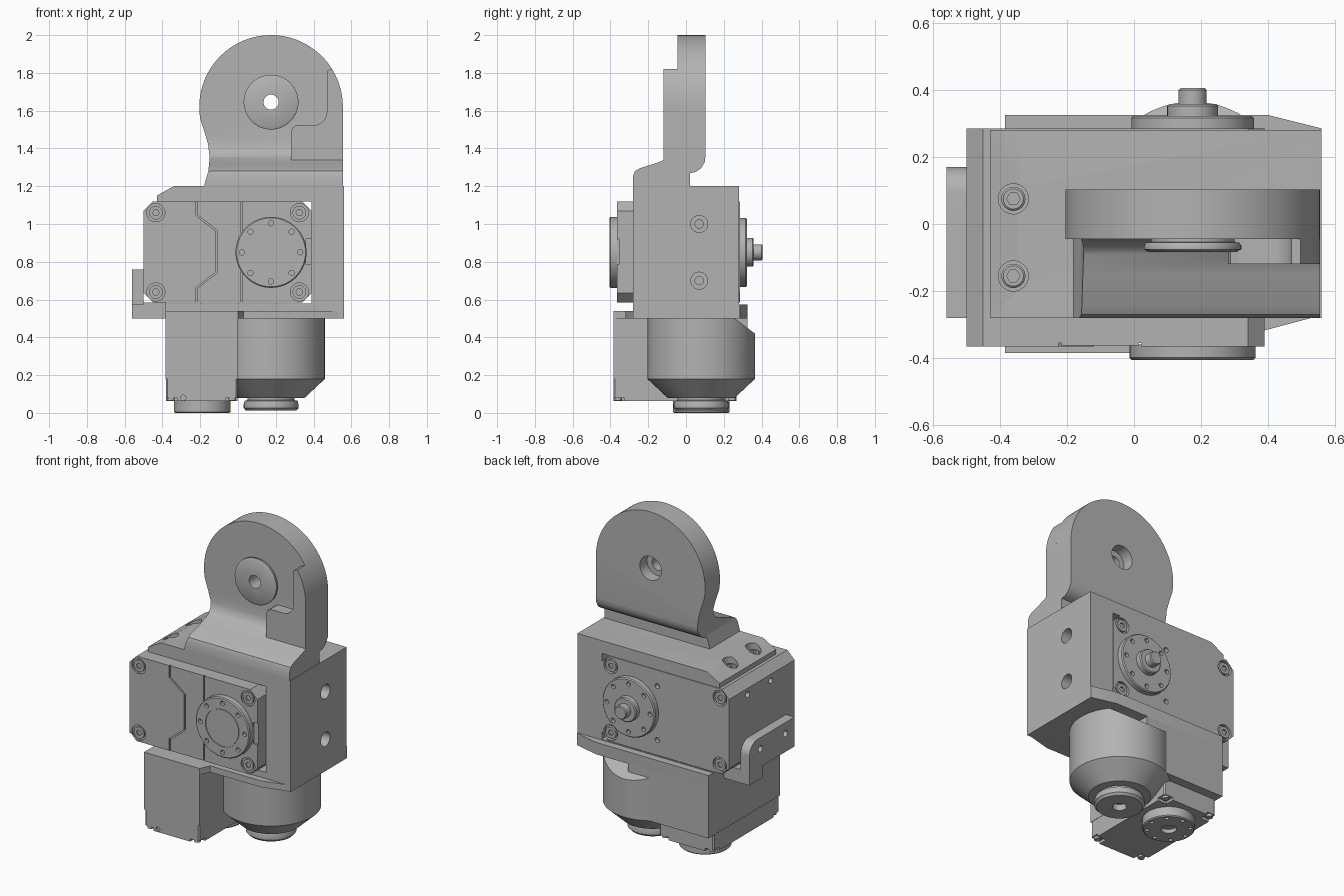
import bpy, bmesh
from math import sin, cos, pi, radians
from mathutils import Vector

old = bpy.data.objects.get("Cube")
if old:
    bpy.data.objects.remove(old, do_unlink=True)

grey = bpy.data.materials.new("machined_grey")
grey.use_nodes = True
COLOUR = (0.45, 0.45, 0.45, 1)
grey.diffuse_color = COLOUR
grey.node_tree.nodes["Principled BSDF"].inputs["Base Color"].default_value = COLOUR


def place(axis, u, v, w):
    return Vector({"x": (w, u, v), "y": (u, w, v), "z": (u, v, w)}[axis])


def finish(name, bm):
    bmesh.ops.recalc_face_normals(bm, faces=bm.faces)
    mesh = bpy.data.meshes.new(name)
    bm.to_mesh(mesh)
    bm.free()
    mesh.materials.append(grey)
    ob = bpy.data.objects.new(name, mesh)
    bpy.context.collection.objects.link(ob)
    return ob


def add_prism(bm, pts, axis, a, b):
    rings = [[bm.verts.new(place(axis, u, v, w)) for u, v in pts] for w in (a, b)]
    n = len(pts)
    bm.faces.new(rings[0])
    bm.faces.new(rings[1][::-1])
    for i in range(n):
        j = (i + 1) % n
        bm.faces.new((rings[0][i], rings[0][j], rings[1][j], rings[1][i]))


def prism(name, pts, axis, a, b):
    bm = bmesh.new()
    add_prism(bm, pts, axis, a, b)
    return finish(name, bm)


def arc(c, r, start, end, n):
    angles = [radians(start + (end - start) * i / n) for i in range(n + 1)]
    return [(c[0] + r * cos(t), c[1] + r * sin(t)) for t in angles]


def rect(u0, u1, v0, v1, c=0):
    if not c:
        return [(u0, v0), (u1, v0), (u1, v1), (u0, v1)]
    return [(u0 + c, v0), (u1 - c, v0), (u1, v0 + c), (u1, v1 - c),
            (u1 - c, v1), (u0 + c, v1), (u0, v1 - c), (u0, v0 + c)]


def lathe(name, axis, c, profile, n=64):
    """Closed solid of revolution; profile is (radius, position along axis)."""
    bm = bmesh.new()
    rings = [[bm.verts.new(place(axis, u, v, w)) for u, v in arc(c, r, 0, 360, n)[:-1]]
             for r, w in profile]
    for p, q in zip(rings, rings[1:]):
        for i in range(n):
            j = (i + 1) % n
            bm.faces.new((p[i], p[j], q[j], q[i]))
    bm.faces.new(rings[0])
    bm.faces.new(rings[-1][::-1])
    return finish(name, bm)


def combine(ob, tool, op="DIFFERENCE"):
    mod = ob.modifiers.new("cut", "BOOLEAN")
    mod.operation, mod.solver, mod.object = op, "EXACT", tool
    bpy.context.view_layer.objects.active = ob
    bpy.ops.object.modifier_apply(modifier=mod.name)
    bpy.data.objects.remove(tool, do_unlink=True)


def drill(ob, axis, centres, r, a, b, n=20):
    bm = bmesh.new()
    for c in centres:
        add_prism(bm, arc(c, r, 0, 360, n)[:-1], axis, a, b)
    combine(ob, finish("drill", bm))


HUB = (0.175, 0.85)    # horn centre on the main servo (x, z)
EYE = (0.175, 1.62)    # centre of the arm head (x, z)
PIVOT = (0.175, 1.645)
MOTOR = (0.175, 0.08)  # motor axis (x, y)

# C-shaped frame around the main servo
frame = prism("frame", [(-0.43, 1.12), (-0.43, 1.15), (-0.34, 1.2), (0.56, 1.2), (0.56, 0.5),
                        (-0.385, 0.5), (-0.385, 0.58), (0.39, 0.58), (0.39, 1.12)], "y", -0.28, 0.28)
side_holes = [(0.07, 0.7), (0.07, 1.0)]
drill(frame, "x", side_holes, 0.045, 0.5, 0.7, 32)
drill(frame, "x", side_holes, 0.022, 0.42, 0.6)
top_holes = [(-0.36, 0.075), (-0.36, -0.155)]
drill(frame, "z", top_holes, 0.045, 1.14, 1.3, 32)
for c in top_holes:
    bolt = lathe("top_bolt", "z", c, [(0.036, 1.13), (0.036, 1.16), (0.03, 1.165)], 32)
    drill(bolt, "z", [c], 0.02, 1.145, 1.2, 6)

# Base flange: low front lip and higher rear lip
prism("front_flange", [(-0.385, -0.385), (0, -0.385), (0.03, -0.32), (0.38, -0.32), (0.53, -0.28),
                       (0.53, -0.2), (-0.385, -0.2)], "z", 0.5, 0.54)
prism("rear_flange", [(-0.385, 0.2), (0.56, 0.2), (0.56, 0.285), (0.4, 0.325), (-0.385, 0.325)],
      "z", 0.5, 0.575)

# Arm: front silhouette crossed with the side profile
arm = prism("arm", arc(EYE, 0.38, 0, 190, 64) + [(-0.175, 1.48), (-0.158, 1.42), (-0.15, 1.35),
            (-0.157, 1.28), (-0.18, 1.2), (0.555, 1.2)], "y", -0.4, 0.2)
side = [(-0.045, 2.1), (-0.045, 1.42), (-0.055, 1.385), (-0.08, 1.355), (-0.15, 1.325), (-0.245, 1.295),
        (-0.27, 1.28), (-0.28, 1.255), (-0.28, 1.19), (0.02, 1.19), (0.02, 1.27), (0.05, 1.275),
        (0.08, 1.295), (0.1, 1.33), (0.103, 1.36), (0.103, 2.1)]
combine(arm, prism("side_profile", side, "x", -0.5, 0.8), "INTERSECT")
drill(arm, "y", [PIVOT], 0.075, 0.03, 0.3, 40)
drill(arm, "y", [PIVOT], 0.04, -0.5, 0.3, 32)
prism("arm_stop", [(0.28, 1.34), (0.28, 1.49), (0.288, 1.51), (0.31, 1.523)]
      + arc((0.4, 1.593), 0.07, -90, 0, 8) + [(0.47, 1.81), (0.49, 1.82)]
      + arc(EYE, 0.38, 32, 0, 14) + [(0.555, 1.34)], "y", -0.12, -0.03)


# Grooved couplings on the arm head and under the motor
def coupling(name, axis, c, base, d):
    steps = [(0.15, 0), (0.15, 0.005), (0.125, 0.008), (0.125, 0.018), (0.14, 0.02), (0.145, 0.03),
             (0.145, 0.042), (0.132, 0.05)]
    ob = lathe(name, axis, c, [(r, base + d * (w - 0.008)) for r, w in steps])
    drill(ob, axis, [c], 0.04, base - 0.3, base + 0.3, 32)
    return ob


coupling("arm_coupling", "y", PIVOT, -0.045, -0.9)
lower = coupling("motor_coupling", "z", MOTOR, 0.085, -1.75)
lathe("motor_shaft", "z", MOTOR, [(0.06, 0.1), (0.06, 0.05)], 32)

# Main servo with chamfered corners
body = rect(-0.5, 0.39, 0.585, 1.12, 0.05)
corners = [(x, z) for x in (-0.435, 0.325) for z in (0.64, 1.06)]
servo = prism("servo_body", body, "y", -0.355, 0.285)
drill(servo, "x", [(y, 1.03) for y in (-0.13, 0.1)], 0.018, -0.6, -0.47)
drill(servo, "y", [(0.0, 0.68), (0.0, 1.02)], 0.016, 0.26, 0.4)
drill(servo, "y", corners, 0.048, 0.265, 0.4, 28)
left_cover = prism("servo_left_cover", [(-0.5, 0.635), (-0.45, 0.585), (-0.225, 0.585), (-0.225, 0.66),
                   (-0.12, 0.745), (-0.12, 0.965), (-0.225, 1.045), (-0.225, 1.12), (-0.45, 1.12),
                   (-0.5, 1.07)], "y", -0.365, -0.35)
mid_cover = prism("servo_mid_cover", [(-0.217, 0.585), (0.015, 0.585), (0.015, 1.12), (-0.217, 1.12),
                  (-0.217, 1.049), (-0.112, 0.969), (-0.112, 0.741), (-0.217, 0.656)], "y", -0.363, -0.35)
right_cover = prism("servo_right_cover", [(0.023, 0.585), (0.34, 0.585), (0.39, 0.635), (0.39, 0.785),
                    (0.36, 0.785), (0.36, 0.92), (0.39, 0.92), (0.39, 1.07), (0.34, 1.12),
                    (0.023, 1.12)], "y", -0.365, -0.35)
drill(left_cover, "y", corners[:2], 0.048, -0.4, -0.3, 28)
drill(right_cover, "y", corners[2:], 0.048, -0.4, -0.3, 28)
for c in corners:
    for a, b in ((-0.34, -0.364), (0.25, 0.284)):
        bolt = lathe("corner_bolt", "y", c, [(0.036, a), (0.036, b)], 28)
        drill(bolt, "y", [c], 0.018, b - 0.01, b + 0.01, 6)


# Round servo horns with a ring of eight holes
def horn(name, axis, c, r, a, b, hole):
    lip = 0.006 if b > a else -0.006
    ob = lathe(name, axis, c, [(r, a), (r, b - lip), (r - 0.006, b)])
    ring = arc(c, r * 0.82, 0, 360, 8)[:-1]
    drill(ob, axis, ring, hole, b - 0.02, b + 0.02, 14)
    return ob


front = horn("front_horn", "y", HUB, 0.188, -0.36, -0.405, 0.014)
drill(front, "y", [HUB], 0.118, -0.5, -0.4, 48)
lathe("front_horn_cap", "y", HUB, [(0.113, -0.39), (0.113, -0.404)])
horn("rear_horn", "y", HUB, 0.183, 0.28, 0.322, 0.014)
lathe("rear_shaft", "y", HUB, [(0.076, 0.31), (0.076, 0.352), (0.07, 0.358), (0.042, 0.358),
                               (0.042, 0.4), (0.037, 0.405)], 40)

# Left mounting tab and its foot
tab = prism("left_tab", [(-0.28, 0.575), (-0.28, 0.76), (0.09, 0.76)]
            + arc((0.09, 0.68), 0.08, 80, 0, 8) + [(0.17, 0.5), (0.04, 0.5), (0.04, 0.575)],
            "x", -0.56, -0.5)
drill(tab, "x", [(-0.19, 0.69), (0.06, 0.69)], 0.02, -0.7, -0.3)
prism("tab_foot", rect(0.04, 0.17, 0.5, 0.585), "x", -0.505, -0.38)

# Lower servo inside its shell
prism("lower_shell", [(-0.385, -0.385), (0, -0.385), (0, 0), (0.175, 0), (0.175, 0.325), (-0.385, 0.325)],
      "z", 0.18, 0.5)
box = prism("lower_servo", rect(-0.38, -0.002, -0.383, 0.268, 0.008), "z", 0.062, 0.3)
foot_pts = [(x, y) for x in (-0.355, -0.03) for y in (-0.36, 0.245)]
for x, y in foot_pts:
    combine(box, prism("notch", rect(x - 0.035, x + 0.035, y - 0.035, y + 0.035), "z", 0.0, 0.08))
    lathe("foot_bolt", "z", (x, y), [(0.02, 0.09), (0.02, 0.065)], 16)
drill(box, "y", [(-0.29, 0.08)], 0.014, -0.5, -0.37)
disc = horn("lower_horn", "z", (-0.19, 0.08), 0.15, 0.07, 0.0, 0.012)
drill(disc, "z", [(-0.19, 0.08)], 0.045, -0.1, 0.025, 28)

# Motor can with a tapered nose and a sloped cut at the rear top
can = lathe("motor_can", "z", MOTOR, [(0.178, 0.08), (0.285, 0.18), (0.285, 0.5)])
bm = bmesh.new()
bm.from_mesh(can.data)
bmesh.ops.bisect_plane(bm, geom=bm.verts[:] + bm.edges[:] + bm.faces[:], plane_co=(0, 0.325, 0.45),
                       plane_no=(0, 0.6, 0.8), clear_outer=True)
bmesh.ops.holes_fill(bm, edges=[e for e in bm.edges if e.is_boundary])
bm.to_mesh(can.data)
bm.free()

# Smooth round faces while keeping edges crisp
for ob in bpy.context.scene.objects:
    if ob.type == "MESH" and grey.name in ob.data.materials:
        ob.select_set(True)
        bpy.context.view_layer.objects.active = ob
bpy.ops.object.shade_smooth_by_angle(angle=radians(30))
